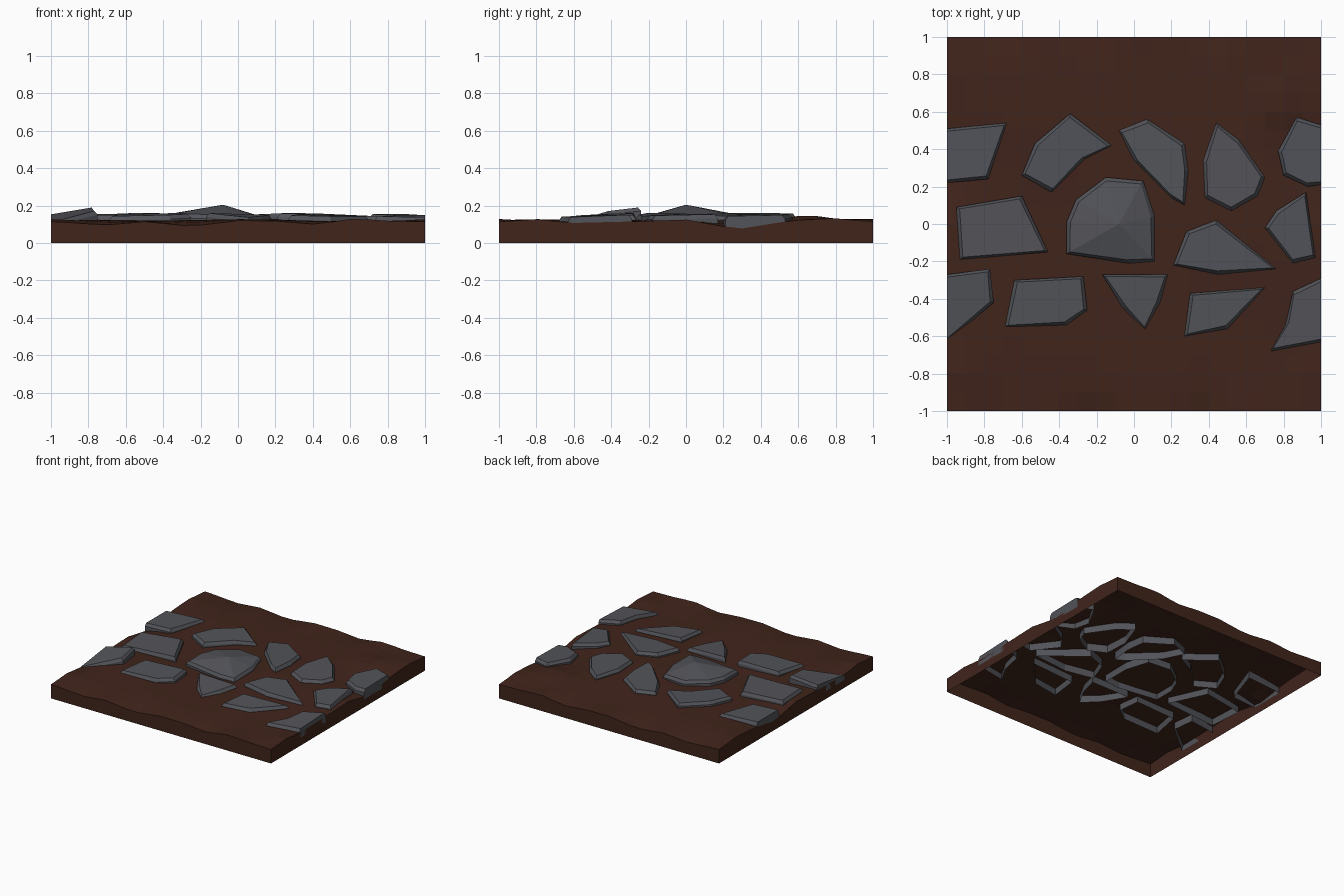
import bpy, bmesh, math
from mathutils import Vector

if "Cube" in bpy.data.objects:
    bpy.data.objects.remove(bpy.data.objects["Cube"])


def material(name, rgb):
    m = bpy.data.materials.new(name)
    m.diffuse_color = (*rgb, 1)
    m.use_nodes = True
    m.node_tree.nodes["Principled BSDF"].inputs["Base Color"].default_value = m.diffuse_color
    return m


def finish(bm, name, mat):
    me = bpy.data.meshes.new(name)
    bm.to_mesh(me)
    bm.free()
    me.materials.append(mat)
    ob = bpy.data.objects.new(name, me)
    bpy.context.collection.objects.link(ob)
    return ob


def lerp_profile(points, t):
    for (a, za), (b, zb) in zip(points, points[1:]):
        if t <= b:
            return za + (zb - za) * max(0, t - a) / (b - a)
    return points[-1][1]


soil = material("soil", (0.052, 0.018, 0.011))
slate = material("slate", (0.085, 0.087, 0.1))

# Wavy rim heights: front/back edges along x, side edges along y
RIM_X = [(-1, .115), (-.72, .095), (-.5, .115), (-.25, .09), (0, .12), (.2, .118),
         (.42, .10), (.62, .132), (.8, .12), (1, .115)]
RIM_Y = [(-1, .115), (-.8, .13), (-.62, .107), (-.3, .115), (0, .125),
         (.28, .075), (.56, .12), (.8, .135), (1, .115)]


def soil_height(x, y):
    z = .122 + .008 * math.sin(4.1 * x + 2 * y) * math.cos(3.3 * y - x)
    z += .035 * math.exp(-((x - .78) ** 2 + (y - .64) ** 2) / .018)
    wx, wy = abs(x) ** 8, abs(y) ** 8
    zx, zy = lerp_profile(RIM_Y, y), lerp_profile(RIM_X, x)
    if wx + wy > 1:
        wx, wy = wx / (wx + wy), wy / (wx + wy)
    return z * (1 - wx - wy) + zx * wx + zy * wy


# Soil slab: wavy top with straight skirts and an open underside
bm = bmesh.new()
bmesh.ops.create_grid(bm, x_segments=20, y_segments=20, size=1)
for v in bm.verts:
    v.co.z = soil_height(v.co.x, v.co.y)
rim = [e for e in bm.edges if e.is_boundary]
skirt = bmesh.ops.extrude_edge_only(bm, edges=rim)
for v in skirt["geom"]:
    if isinstance(v, bmesh.types.BMVert):
        v.co.z = 0
bmesh.ops.recalc_face_normals(bm, faces=bm.faces)
finish(bm, "soil_slab", soil)


def stone(name, outline, top=.153, sx=0, sy=0, peak=None):
    """Open-bottomed slab with chipped edges and a tilted or peaked top."""
    bm = bmesh.new()
    n = len(outline)
    c = sum((Vector(p) for p in outline), Vector((0, 0))) / n
    rings = []
    for inset, drop in ((.0, None), (.0, .022), (.02, 0)):
        ring = []
        for p in outline:
            d = c - Vector(p)
            q = Vector(p) + d.normalized() * inset
            if abs(p[0]) == 1:
                q.x = p[0]
            z = top + sx * (q.x - c.x) + sy * (q.y - c.y)
            ring.append(bm.verts.new((q.x, q.y, .065 if drop is None else z - drop)))
        rings.append(ring)
    for a, b in zip(rings, rings[1:]):
        for i in range(n):
            j = (i + 1) % n
            bm.faces.new((a[i], a[j], b[j], b[i]))
    if peak:
        apex = bm.verts.new(peak)
        for i in range(n):
            bm.faces.new((rings[2][i], rings[2][(i + 1) % n], apex))
    else:
        bm.faces.new(rings[2])
    # outlines run clockwise, so turn faces outward
    bmesh.ops.reverse_faces(bm, faces=bm.faces)
    finish(bm, name, slate)


# Back row
stone("stone_back_edge_left", [(-1, .51), (-.68, .54), (-.78, .24), (-1, .22)], .148)
stone("stone_back_left", [(-.34, .59), (-.12, .42), (-.26, .35), (-.44, .17),
                          (-.6, .26), (-.53, .43)], .157, -.03, .01)
stone("stone_back_middle", [(-.08, .5), (.07, .56), (.27, .43), (.29, .28),
                            (.27, .1), (.2, .14), (0, .34)], .153, .02, -.02)
stone("stone_back_right", [(.44, .54), (.56, .45), (.7, .25), (.66, .15),
                           (.52, .07), (.38, .14), (.37, .34)], .15, -.03)
stone("stone_back_edge_right", [(.87, .57), (1, .53), (1, .21), (.93, .2),
                                (.8, .26), (.77, .39)], .15, -.03, .02)
# Middle row
stone("stone_middle_left", [(-.95, .09), (-.6, .15), (-.46, -.15), (-.93, -.19)],
      .152, .02, .02)
stone("stone_centre", [(-.15, .25), (.05, .23), (.11, .04), (.11, -.2), (-.03, -.21),
                       (-.36, -.16), (-.36, .01), (-.31, .13)],
      .156, -.02, .02, (-.08, 0, .205))
stone("stone_middle_right", [(.44, .02), (.76, -.24), (.45, -.27), (.21, -.22),
                             (.28, -.04)], .155, -.03, .02)
stone("stone_middle_far_right", [(.92, .17), (.97, -.18), (.85, -.21), (.7, -.02),
                                 (.76, .07)], .152, -.02, .02)
# Front row
stone("stone_front_edge_left", [(-1, -.27), (-.77, -.24), (-.75, -.42), (-1, -.63)],
      .158, .15, .13)
stone("stone_front_left", [(-.64, -.3), (-.27, -.28), (-.25, -.46), (-.36, -.54),
                           (-.69, -.55)], .153, .02, .04)
stone("stone_front_middle", [(-.17, -.27), (.18, -.27), (.14, -.42), (.06, -.57),
                             (-.06, -.45)], .148, -.03, .06)
stone("stone_front_right", [(.3, -.37), (.7, -.34), (.5, -.56), (.27, -.6)],
      .147, -.03, .03)
stone("stone_front_edge_right", [(1, -.29), (.85, -.36), (.81, -.54), (.73, -.68),
                                 (1, -.63)], .146, -.02, .04)
